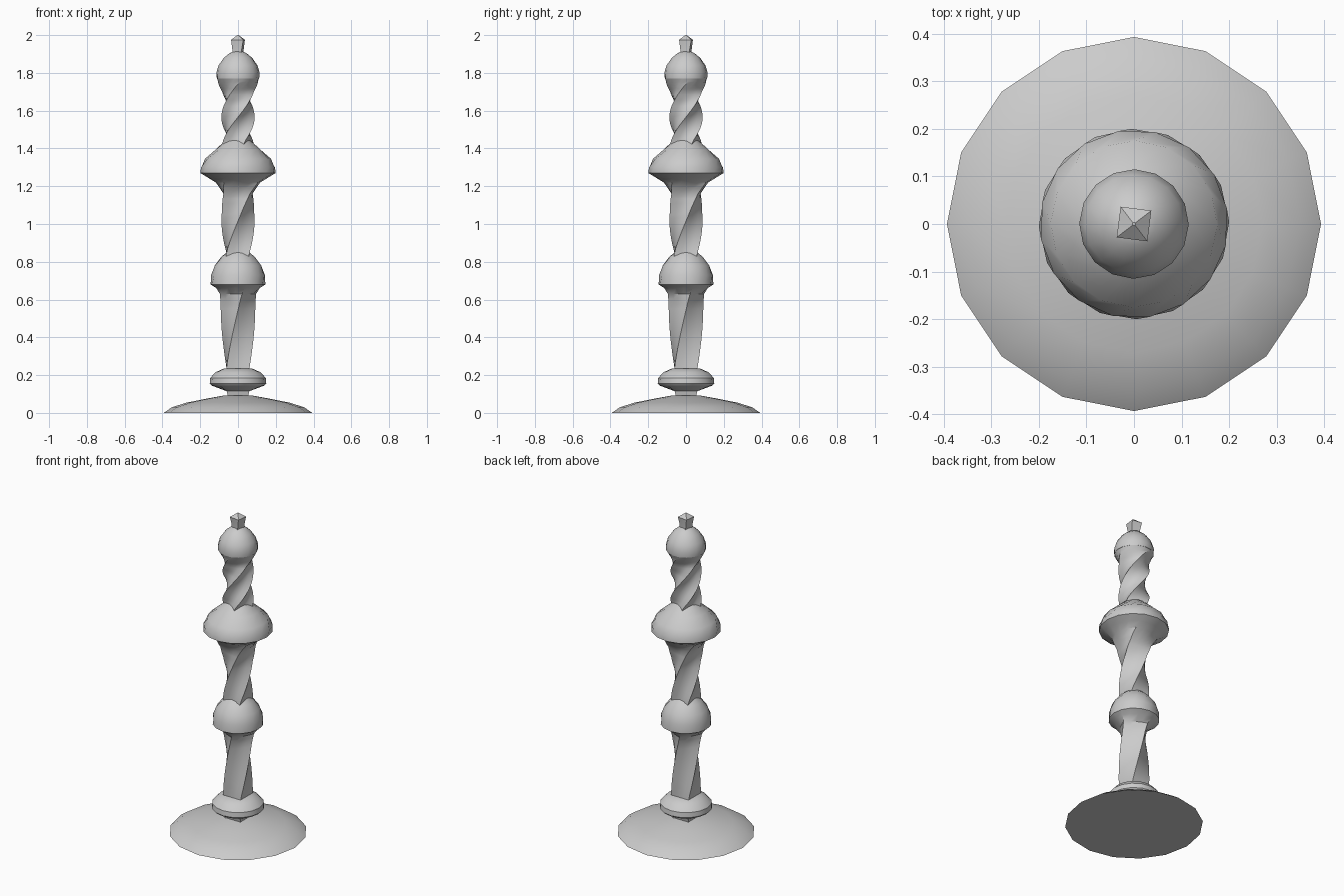
import bpy, bmesh
from math import cos, sin, pi, radians

if "Cube" in bpy.data.objects:
    bpy.data.objects.remove(bpy.data.objects["Cube"])

SIDES = 16
grey = bpy.data.materials.new("plain_grey")
grey.use_nodes = True
grey.diffuse_color = (0.6, 0.6, 0.6, 1)
grey.node_tree.nodes["Principled BSDF"].inputs["Base Color"].default_value = (0.6, 0.6, 0.6, 1)


def lerp(a, b, t):
    return a + (b - a) * t


def twist(z):
    """Rotation in degrees, tightening towards the top."""
    keys = [(0, -45), (0.24, -45), (0.85, 45), (1.44, 205), (1.78, 380), (2, 400)]
    for (z0, a0), (z1, a1) in zip(keys, keys[1:]):
        if z <= z1:
            return lerp(a0, a1, (z - z0) / (z1 - z0))
    return keys[-1][1]


def turned(name, profile, step=0.03):
    """Loft of (height, corner radius, squareness) rings; squareness 0 is round."""
    rings = []
    for p, q in zip(profile, profile[1:]):
        n = max(1, round((q[0] - p[0]) / step)) if max(p[2], q[2]) > 0 else 1
        rings += [[lerp(a, b, i / n) for a, b in zip(p, q)] for i in range(n)]
    rings.append(profile[-1])
    bm = bmesh.new()
    loops = []
    for z, r, square in rings:
        loop = []
        for k in range(SIDES):
            a = 2 * pi * k / SIDES
            flat = cos(pi / 4) / cos(a % (pi / 2) - pi / 4)
            rad = r * lerp(1, flat, square)
            a += radians(twist(z))
            loop.append(bm.verts.new((rad * cos(a), rad * sin(a), z)))
        loops.append(loop)
    for lo, hi in zip(loops, loops[1:]):
        for k in range(SIDES):
            j = (k + 1) % SIDES
            bm.faces.new((lo[k], lo[j], hi[j], hi[k]))
    bm.faces.new(loops[0][::-1])
    bm.faces.new(loops[-1])
    mesh = bpy.data.meshes.new(name)
    bm.to_mesh(mesh)
    bm.free()
    mesh.materials.append(grey)
    obj = bpy.data.objects.new(name, mesh)
    bpy.context.collection.objects.link(obj)
    bpy.ops.object.select_all(action='DESELECT')
    obj.select_set(True)
    bpy.context.view_layer.objects.active = obj
    bpy.ops.object.shade_smooth_by_angle(angle=radians(32))


# Foot and collar
turned("base", [(0, 0.393, 0), (0.03, 0.35, 0), (0.055, 0.27, 0), (0.075, 0.17, 0), (0.093, 0.07, 0)])
turned("neck", [(0.085, 0.075, 1), (0.115, 0.085, 1), (0.145, 0.14, 0)])
turned("collar", [(0.145, 0.14, 0), (0.155, 0.15, 0), (0.185, 0.147, 0), (0.215, 0.12, 0), (0.235, 0.075, 0)])

# Lower shaft and bulb
turned("lower_shaft", [(0.235, 0.086, 1), (0.58, 0.092, 1), (0.63, 0.098, 0.7), (0.66, 0.12, 0.2), (0.68, 0.145, 0)])
turned("lower_bulb", [(0.68, 0.145, 0), (0.73, 0.143, 0), (0.78, 0.125, 0), (0.825, 0.09, 0), (0.85, 0.06, 0)])

# Middle shaft and wide bulb
turned("middle_shaft", [(0.81, 0.086, 1), (1.08, 0.088, 1), (1.16, 0.1, 0.8), (1.22, 0.13, 0.3), (1.27, 0.2, 0)])
turned("wide_bulb", [(1.27, 0.2, 0), (1.3, 0.198, 0), (1.345, 0.175, 0), (1.395, 0.12, 0), (1.425, 0.085, 0), (1.445, 0.06, 0)])

# Upper shaft and ball
turned("upper_shaft", [(1.4, 0.088, 1), (1.64, 0.088, 1), (1.7, 0.09, 0.6), (1.77, 0.112, 0)], 0.015)
turned("ball", [(1.77, 0.113, 0), (1.8, 0.115, 0), (1.84, 0.103, 0), (1.88, 0.075, 0), (1.905, 0.045, 0), (1.915, 0.02, 0)])

# Pointed finial
turned("finial", [(1.89, 0.035, 1), (1.925, 0.036, 1), (1.975, 0.046, 1), (2.0, 0.004, 1)], 0.1)
